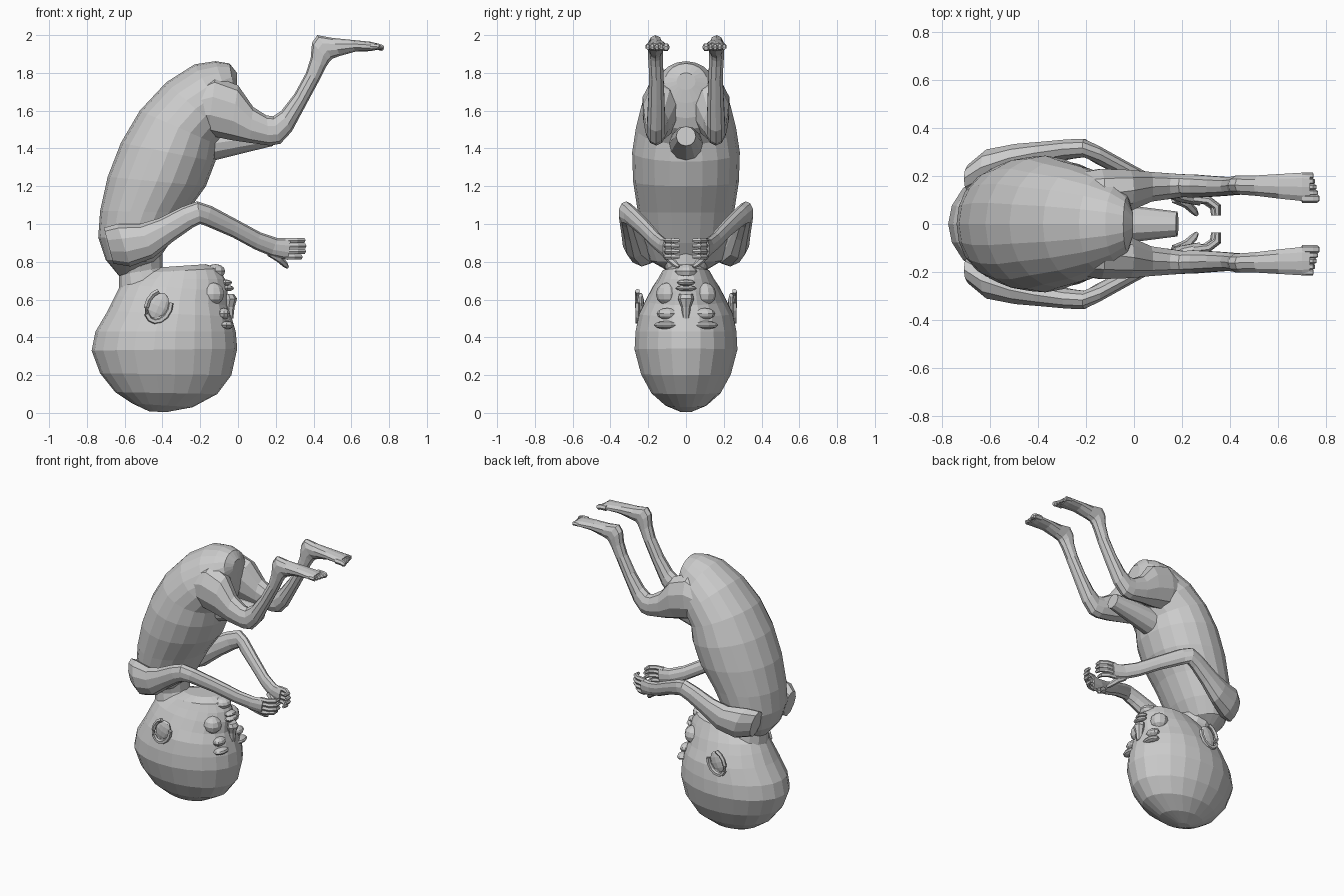
import bpy, bmesh, math
from mathutils import Vector, Matrix


def add_rings(bm, rings, n):
    """Skin a list of (centre, u, v) ellipses and cap both ends."""
    loops = []
    for c, u, v in rings:
        loops.append([bm.verts.new(c + u * math.cos(2 * math.pi * i / n) + v * math.sin(2 * math.pi * i / n))
                      for i in range(n)])
    for a, b in zip(loops, loops[1:]):
        for i in range(n):
            j = (i + 1) % n
            bm.faces.new((a[i], a[j], b[j], b[i]))
    bm.faces.new(loops[0][::-1])
    bm.faces.new(loops[-1])


def profile(bm, sections, n):
    """Sections: x,z of one outline side, x,z of the other, centre y, half width."""
    rings = []
    for xa, za, xb, zb, y, w in sections:
        a, b = Vector((xa, y, za)), Vector((xb, y, zb))
        rings.append(((a + b) / 2, (a - b) / 2, Vector((0, w, 0))))
    add_rings(bm, rings, n)


def tube(bm, pts, radii, n=6):
    pts = [Vector(p) for p in pts]
    rings = []
    for i, p in enumerate(pts):
        t = (pts[min(i + 1, len(pts) - 1)] - pts[max(i - 1, 0)]).normalized()
        u = t.cross(Vector((0, 0, 1))).normalized()
        rings.append((p, u * radii[i], t.cross(u) * radii[i]))
    add_rings(bm, rings, n)


def blob(bm, loc, size, tilt=0.0):
    m = Matrix.Translation(loc) @ Matrix.Rotation(tilt, 4, 'Y') @ Matrix.Diagonal((*size, 1))
    bmesh.ops.create_uvsphere(bm, u_segments=10, v_segments=6, radius=1, matrix=m)


def finish(name, bm, mirror=False):
    bmesh.ops.recalc_face_normals(bm, faces=bm.faces)
    me = bpy.data.meshes.new(name)
    bm.to_mesh(me)
    bm.free()
    ob = bpy.data.objects.new(name, me)
    bpy.context.collection.objects.link(ob)
    if mirror:
        mod = ob.modifiers.new("mirror", 'MIRROR')
        mod.use_axis = (False, True, False)
        mod.use_mirror_merge = False
    return ob


# Head, crown down and facing +x
bm = bmesh.new()
profile(bm, [
    (-.47, .008, -.38, .004, 0, .03), (-.56, .05, -.24, .03, 0, .11),
    (-.65, .11, -.11, .10, 0, .185), (-.73, .21, -.035, .20, 0, .24),
    (-.775, .33, -.004, .34, 0, .275), (-.755, .43, -.012, .43, 0, .27),
    (-.69, .54, -.035, .51, 0, .25), (-.65, .62, -.055, .57, 0, .215),
    (-.62, .68, -.055, .645, 0, .18), (-.58, .71, -.07, .71, 0, .15),
    (-.52, .74, -.10, .765, 0, .125), (-.42, .77, -.17, .787, 0, .07)], 22)
finish("head", bm)

# Neck
bm = bmesh.new()
profile(bm, [(-.63, .64, -.36, .70, 0, .12), (-.63, .73, -.40, .77, 0, .105),
             (-.67, .83, -.40, .85, 0, .13)], 12)
finish("neck", bm)

# Nose, lips and chin
bm = bmesh.new()
profile(bm, [(-.07, .50, -.025, .50, 0, .018), (-.08, .56, -.018, .56, 0, .025),
             (-.08, .60, -.005, .605, 0, .042), (-.08, .63, -.02, .628, 0, .036)], 8)
blob(bm, (-.055, 0, .66), (.035, .055, .016))
blob(bm, (-.065, 0, .69), (.035, .048, .016))
blob(bm, (-.12, 0, .75), (.055, .06, .038))
finish("nose_and_mouth", bm)

# Closed eyes, brows and cheeks
bm = bmesh.new()
blob(bm, (-.075, .10, .525), (.035, .055, .03))
blob(bm, (-.06, .10, .465), (.04, .07, .022))
blob(bm, (-.13, .10, .63), (.06, .06, .06))
finish("eyes", bm, True)

# Ears: flat lobe with raised rim
bm = bmesh.new()
blob(bm, (-.42, .24, .565), (.055, .02, .075), .4)
rim = []
for i in range(11):
    a = math.radians(-60 + i * 27)
    p = Matrix.Rotation(.4, 3, 'Y') @ Vector((-.062 * math.cos(a), 0, -.085 * math.sin(a)))
    rim.append(Vector((-.42, .257, .565)) + p)
tube(bm, rim, [.014] * 11, 5)
finish("ear", bm, True)

# Curled torso
bm = bmesh.new()
profile(bm, [
    (-.63, .725, -.52, .76, 0, .08), (-.70, .81, -.43, .80, 0, .19),
    (-.74, .93, -.36, .90, 0, .235), (-.73, 1.07, -.27, 1.06, 0, .255),
    (-.69, 1.25, -.17, 1.20, 0, .28), (-.62, 1.43, -.12, 1.33, 0, .285),
    (-.52, 1.60, -.11, 1.42, 0, .265), (-.38, 1.75, -.07, 1.47, 0, .24),
    (-.23, 1.845, -.04, 1.50, 0, .20), (-.12, 1.862, -.02, 1.56, 0, .16),
    (-.045, 1.85, -.01, 1.64, 0, .115), (-.005, 1.80, -.005, 1.71, 0, .05)], 20)
finish("torso", bm)

# Cord stump on the belly
bm = bmesh.new()
tube(bm, [(-.18, 0, 1.42), (0, 0, 1.445), (.18, 0, 1.465)], [.095, .075, .052], 12)
finish("cord_stump", bm)

# Legs with feet and toes
bm = bmesh.new()
profile(bm, [
    (-.28, 1.70, -.26, 1.52, .13, .08), (-.12, 1.78, -.16, 1.47, .125, .11),
    (0, 1.735, -.04, 1.445, .14, .09), (.08, 1.62, .06, 1.43, .155, .065),
    (.15, 1.575, .17, 1.415, .158, .055), (.185, 1.57, .225, 1.425, .16, .05),
    (.23, 1.60, .285, 1.49, .158, .05), (.30, 1.69, .36, 1.63, .157, .045),
    (.36, 1.80, .43, 1.76, .157, .04), (.385, 1.88, .465, 1.83, .16, .04),
    (.392, 1.96, .485, 1.86, .162, .042), (.42, 2.0, .50, 1.875, .162, .042),
    (.50, 1.985, .54, 1.89, .16, .045), (.60, 1.975, .62, 1.912, .157, .054),
    (.70, 1.965, .70, 1.915, .155, .062), (.735, 1.957, .735, 1.922, .155, .056)], 10)
for i in range(5):
    y, r = .106 + i * .024, (.019 if i == 0 else .0135)
    end = .772 - .006 * i
    tube(bm, [(.70, y, 1.94), (.745, y, 1.938), (end - .01, y, 1.932), (end, y, 1.93)],
         [r, r, r, r * .6])
finish("leg", bm, True)

# Arms with hands, fingers and thumb
bm = bmesh.new()
profile(bm, [
    (-.71, .98, -.66, .79, .19, .06), (-.64, 1.0, -.57, .775, .235, .08),
    (-.52, 1.0, -.45, .82, .275, .062), (-.42, 1.03, -.34, .91, .295, .05),
    (-.30, 1.09, -.24, .98, .312, .043), (-.215, 1.12, -.20, 1.0, .317, .04),
    (-.14, 1.095, -.17, .99, .29, .04), (0, 1.02, -.03, .93, .215, .037),
    (.12, .955, .09, .865, .155, .032), (.21, .925, .175, .83, .118, .028),
    (.28, .925, .265, .81, .10, .024)], 10)
for i in range(4):
    z, reach = .826 + i * .029, (-.015, .003, .005, 0)[i]
    tube(bm, [(.25, .105, z), (.31 + reach, .098, z), (.345 + reach, .072, z), (.347 + reach, .035, z)],
         [.016, .016, .015, .010])
tube(bm, [(.17, .11, .85), (.22, .085, .815), (.25, .055, .785), (.262, .038, .772)],
     [.024, .02, .016, .009])
finish("arm", bm, True)
